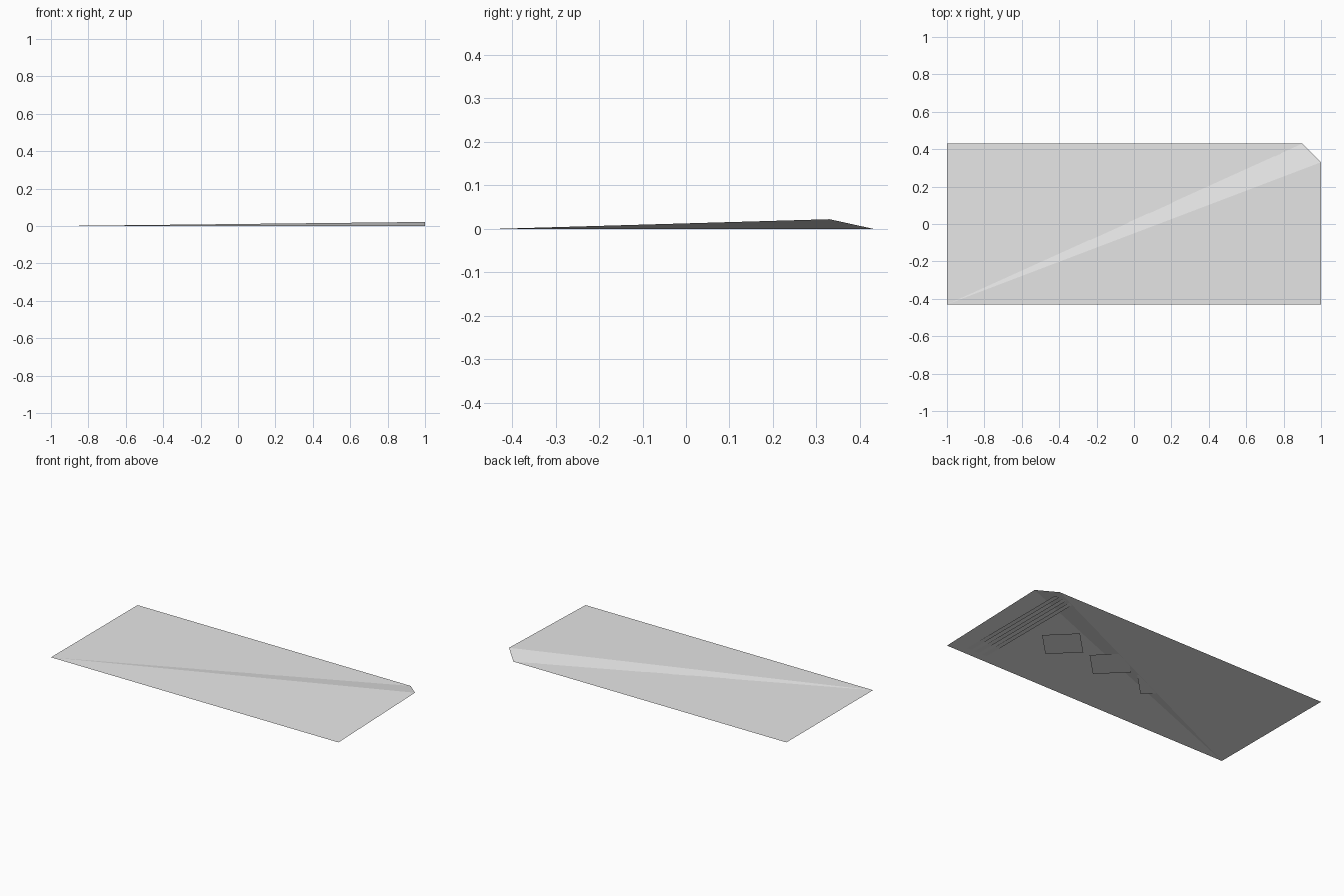
import bpy
import math

cube = bpy.data.objects.get("Cube")
if cube:
    bpy.data.objects.remove(cube, do_unlink=True)

grey = bpy.data.materials.new("light_grey")
grey.use_nodes = True
tone = (0.8, 0.8, 0.8, 1)
grey.diffuse_color = tone
grey.node_tree.nodes["Principled BSDF"].inputs["Base Color"].default_value = tone


def add_sheet(name, points, faces):
    """Make a flat-shaded open surface."""
    mesh = bpy.data.meshes.new(name)
    mesh.from_pydata(points, [], faces)
    mesh.materials.append(grey)
    obj = bpy.data.objects.new(name, mesh)
    bpy.context.collection.objects.link(obj)
    return obj


# Folded panel with one clipped, lifted corner
half_x, half_y, clip, lift = 1.0, 0.43, 0.1, 0.022
corners = [
    (-half_x, -half_y, 0),
    (half_x, -half_y, 0),
    (half_x, half_y - clip, lift),
    (half_x - clip, half_y, 0),
    (-half_x, half_y, 0),
]
add_sheet("folded_panel", corners, [(0, i, i + 1) for i in (1, 2, 3)])

# Row of flat diamonds along the middle
inlay_z = 0.0004
radius = 0.15
for i in range(4):
    cx = (i - 1.5) * 0.346
    ring = [(cx + radius * math.cos(k * math.pi / 2),
             radius * math.sin(k * math.pi / 2), inlay_z) for k in range(4)]
    add_sheet(f"diamond_{i + 1}", ring, [(0, 1, 2, 3)])

# Three narrow stripes beside the clipped end
for i in range(3):
    x0 = 0.755 + i * 0.055
    x1 = x0 + 0.03
    y = 0.38
    add_sheet(f"stripe_{i + 1}",
              [(x0, -y, inlay_z), (x1, -y, inlay_z), (x1, y, inlay_z), (x0, y, inlay_z)],
              [(0, 1, 2, 3)])
